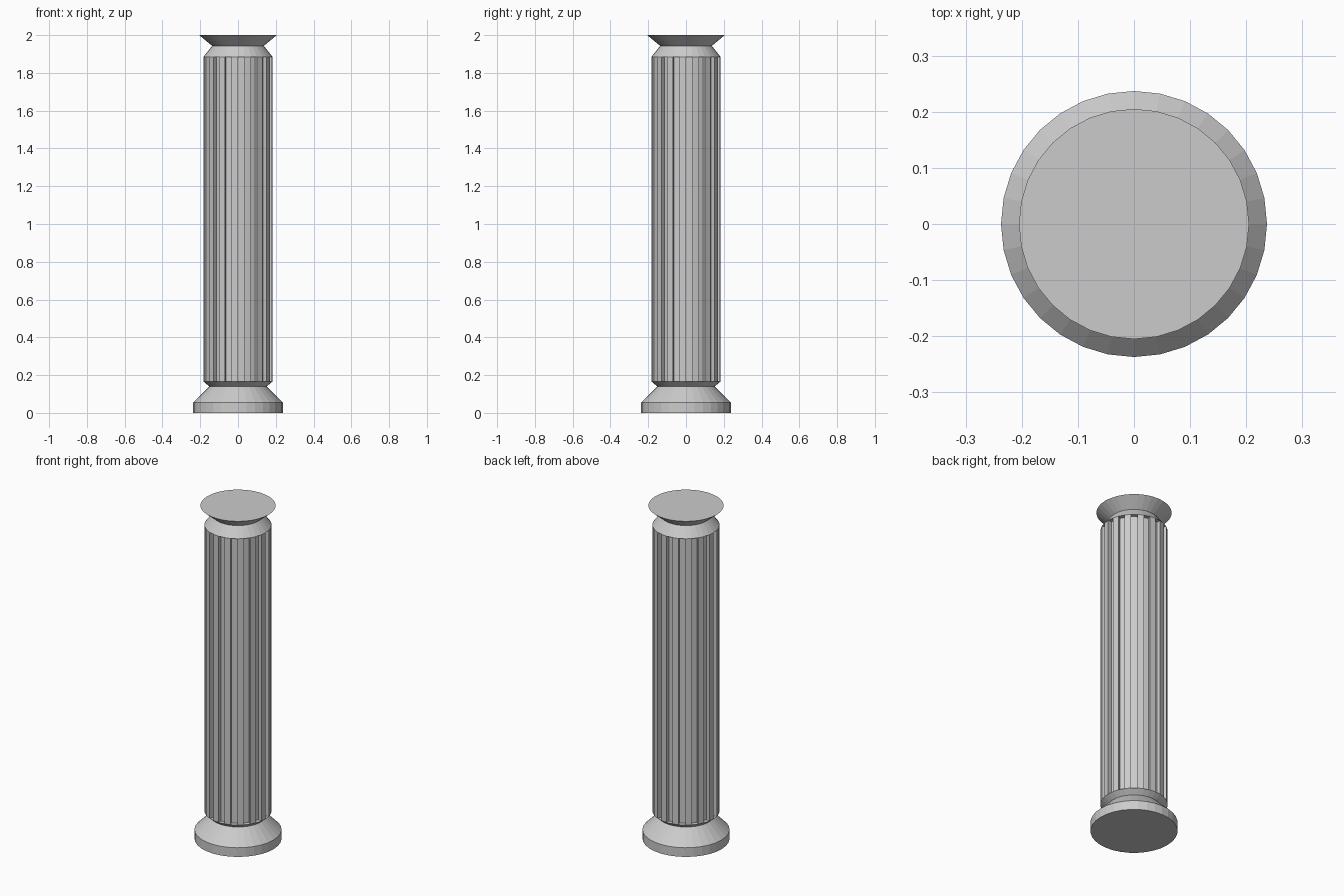
import bpy, bmesh, math

if "Cube" in bpy.data.objects:
    bpy.data.objects.remove(bpy.data.objects["Cube"])

SIDES = 32
FLUTE_DEPTH = 0.025


def lathe(name, profile, flute_band=None):
    """Turn an (r, z) profile into a capped solid; optionally flute one band."""
    bm = bmesh.new()
    rings = []
    for r, z in profile:
        rings.append([bm.verts.new((r * math.cos(2 * math.pi * k / SIDES),
                                    r * math.sin(2 * math.pi * k / SIDES), z))
                      for k in range(SIDES)])
    flutes = []
    for i, (low, high) in enumerate(zip(rings, rings[1:])):
        for k in range(SIDES):
            n = (k + 1) % SIDES
            f = bm.faces.new((low[k], low[n], high[n], high[k]))
            if i == flute_band and k % 2 == 0:
                flutes.append(f)
    bm.faces.new(rings[0][::-1])
    bm.faces.new(rings[-1])
    bm.normal_update()
    # push every other shaft face inwards to cut the flutes
    if flutes:
        for f in bmesh.ops.extrude_discrete_faces(bm, faces=flutes)["faces"]:
            f.normal_update()
            bmesh.ops.translate(bm, verts=f.verts, vec=-f.normal * FLUTE_DEPTH)
    mesh = bpy.data.meshes.new(name)
    bm.to_mesh(mesh)
    bm.free()
    obj = bpy.data.objects.new(name, mesh)
    bpy.context.collection.objects.link(obj)
    return obj


# whole column: plinth, sloped base, neck, fluted shaft, tapered neck, flared top
lathe("fluted_column", [
    (0.237, 0.0),
    (0.237, 0.055),
    (0.152, 0.14),
    (0.183, 0.166),
    (0.183, 1.885),
    (0.137, 1.943),
    (0.205, 2.0),
], flute_band=3)
